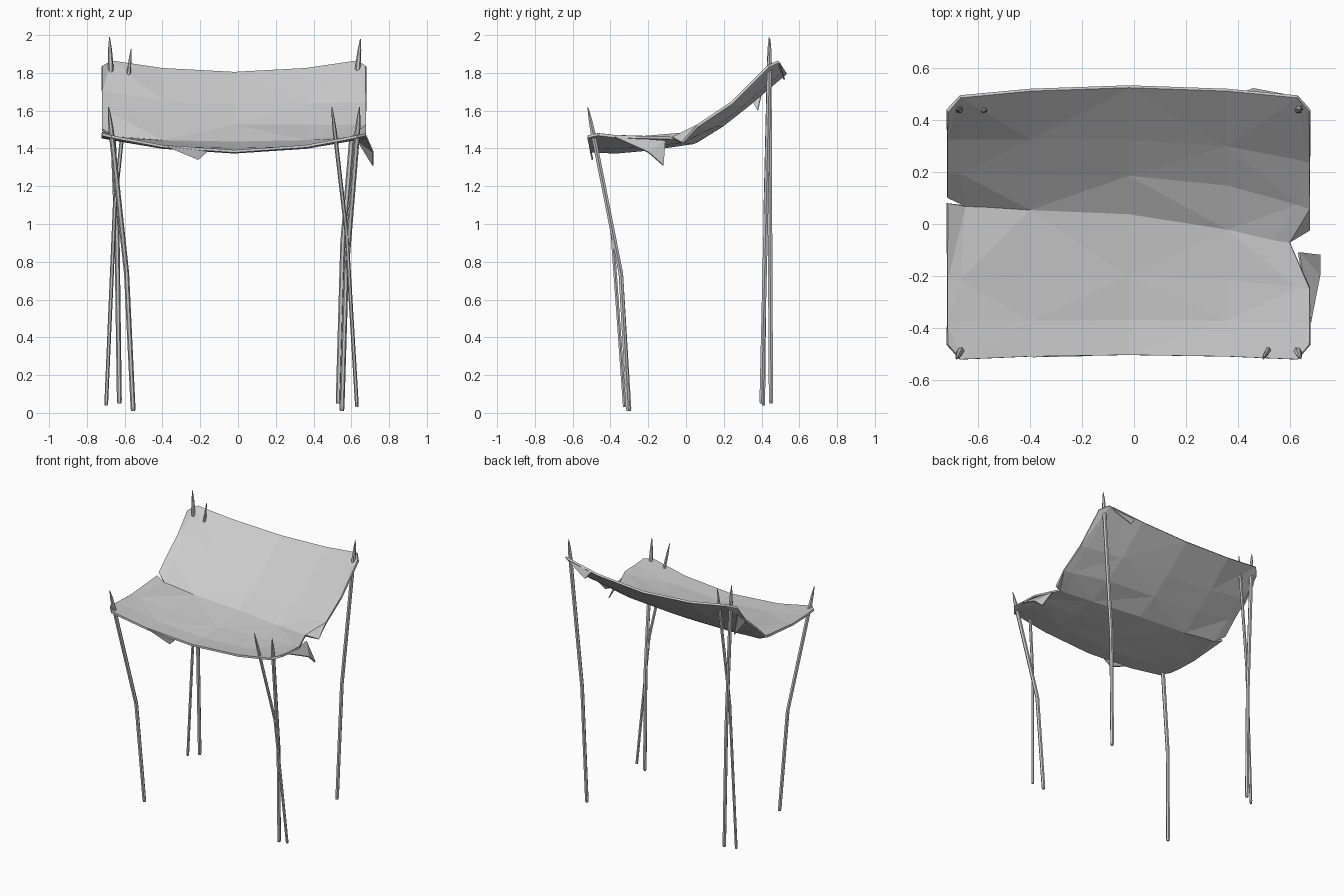
import bpy, bmesh, math
from mathutils import Vector

if "Cube" in bpy.data.objects:
    bpy.data.objects.remove(bpy.data.objects["Cube"])


def finish(name, bm):
    bmesh.ops.recalc_face_normals(bm, faces=bm.faces)
    me = bpy.data.meshes.new(name)
    bm.to_mesh(me)
    bm.free()
    ob = bpy.data.objects.new(name, me)
    bpy.context.collection.objects.link(ob)
    return ob


def pole(name, foot, knee, tip, r=0.013, sides=6):
    """Bent six-sided stick with a sharpened top."""
    foot, knee, tip = Vector(foot), Vector(knee), Vector(tip)
    d = (tip - knee).normalized()
    path = [(foot, r * 0.8), (foot + (knee - foot) * 0.02, r), (knee, r * 1.05),
            (tip - d * 0.13, r * 1.1), (tip - d * 0.06, r * 0.75), (tip, 0.002)]
    bm = bmesh.new()
    rings = []
    for p, rad in path:
        rings.append([bm.verts.new(p + Vector((rad * math.cos(a), rad * math.sin(a), 0)))
                      for a in (2 * math.pi * k / sides for k in range(sides))])
    for a, b in zip(rings, rings[1:]):
        for k in range(sides):
            n = (k + 1) % sides
            bm.faces.new((a[k], a[n], b[n], b[k]))
    bm.faces.new(rings[0])
    bm.faces.new(rings[-1])
    return finish(name, bm)


# Supporting sticks: foot, knee, tip
pole("front_left_pole", (-0.555, -0.30, 0.01), (-0.59, -0.345, 0.74), (-0.685, -0.52, 1.62))
pole("front_right_pole", (0.55, -0.305, 0.01), (0.572, -0.345, 0.74), (0.643, -0.52, 1.62))
pole("front_right_brace", (0.63, -0.325, 0.03), (0.575, -0.39, 0.95), (0.497, -0.52, 1.62), 0.010)
pole("back_left_pole", (-0.628, 0.45, 0.05), (-0.64, 0.445, 0.9), (-0.68, 0.44, 1.99))
pole("back_left_brace", (-0.698, 0.41, 0.04), (-0.652, 0.42, 1.1), (-0.565, 0.44, 1.93), 0.010)
pole("back_right_pole", (0.53, 0.40, 0.05), (0.555, 0.42, 0.9), (0.648, 0.445, 1.98))

# Cloth rows: y left, y middle, y right, z at sides, z in middle
cols = [-0.72, -0.67, -0.40, -0.02, 0.36, 0.63, 0.678]
rows = [(-0.525, -0.505, -0.525, 1.475, 1.385),
        (-0.38, -0.37, -0.38, 1.465, 1.38),
        (-0.22, -0.20, -0.25, 1.46, 1.395),
        (0.07, 0.04, -0.07, 1.455, 1.43),
        (0.20, 0.19, 0.06, 1.59, 1.52),
        (0.33, 0.33, 0.24, 1.70, 1.63),
        (0.485, 0.53, 0.485, 1.87, 1.80)]
FOLD = 3
bm = bmesh.new()
grid = []
for j, (yl, ym, yr, ze, zm) in enumerate(rows):
    line = []
    for i, x in enumerate(cols):
        t = (x + 0.02) / 0.70
        side = yl if t < 0 else yr
        s = min(t * t, 1)
        y = ym + (side - ym) * (abs(t) if j == FOLD else s)
        z = zm + (ze - zm) * s
        if j == 4 and t > 0:
            z -= 0.07 * s
        if j == 5 and t > 0:
            z -= 0.06 * s
        if i in (0, 6):
            # rounded corners and torn side notches
            if j == 0:
                y += 0.06
            elif j == 6:
                y -= 0.05
                z -= 0.035
            elif j == FOLD:
                x = -0.65 if i == 0 else 0.60
        if j == FOLD and i in (1, 5):
            x *= 0.86
        line.append(bm.verts.new((x, y, z)))
    grid.append(line)
for j in range(len(rows) - 1):
    for i in range(len(cols) - 1):
        a, b, c, d = grid[j][i], grid[j][i + 1], grid[j + 1][i + 1], grid[j + 1][i]
        if (i + j) % 2:
            bm.faces.new((a, b, c))
            bm.faces.new((a, c, d))
        else:
            bm.faces.new((a, b, d))
            bm.faces.new((b, c, d))

# Torn edge pieces beside the notches
lt, rt = grid[FOLD][0], grid[FOLD][-1]
bm.faces.new((grid[2][0], lt, bm.verts.new((-0.72, 0.08, 1.485))))
bm.faces.new((lt, grid[4][0], bm.verts.new((-0.72, 0.105, 1.50))))
bm.faces.new((rt, grid[4][-1], bm.verts.new((0.675, -0.02, 1.43))))
cloth = finish("cloth_canopy", bm)


def flap(name, *pts):
    b = bmesh.new()
    b.faces.new([b.verts.new(p) for p in pts])
    bmesh.ops.triangulate(b, faces=b.faces)
    return finish(name, b)


# Loose hanging scraps
scraps = [
    flap("right_flap", (0.635, -0.11, 1.44), (0.715, -0.12, 1.31), (0.715, -0.20, 1.38),
         (0.68, -0.38, 1.46)),
    flap("front_flap", (-0.39, -0.51, 1.415), (-0.21, -0.495, 1.34), (-0.16, -0.505, 1.385)),
    flap("left_flap", (-0.715, 0.33, 1.69), (-0.66, 0.38, 1.60), (-0.715, 0.42, 1.78)),
    flap("back_flap", (0.42, 0.505, 1.82), (0.46, 0.52, 1.765), (0.62, 0.49, 1.845)),
]
for ob, th in [(cloth, 0.014)] + [(s, 0.008) for s in scraps]:
    m = ob.modifiers.new("thickness", 'SOLIDIFY')
    m.thickness = th
    m.offset = 0
